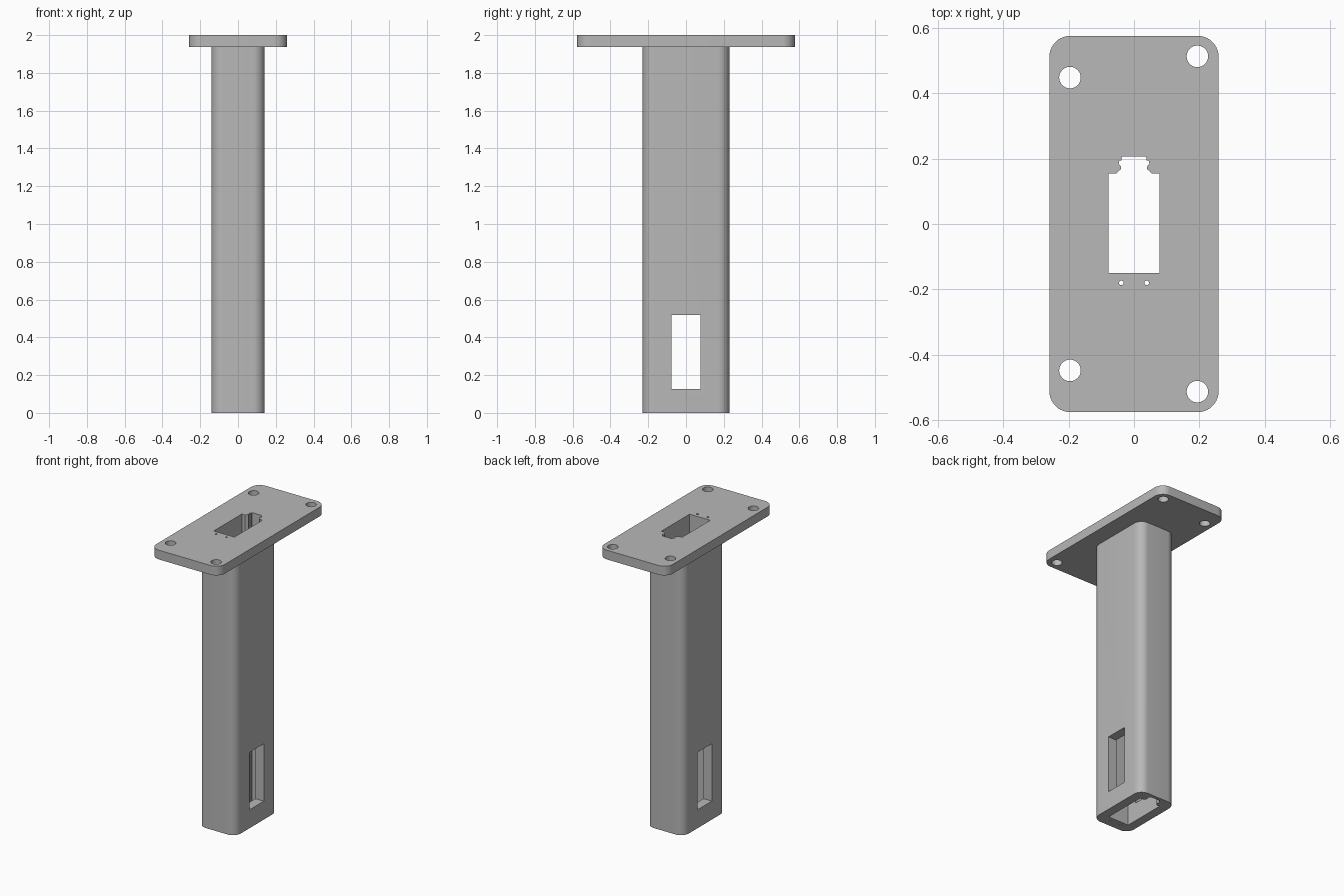
import bpy, bmesh
from math import cos, sin, pi, radians

cube = bpy.data.objects.get("Cube")
if cube:
    bpy.data.objects.remove(cube, do_unlink=True)

grey = bpy.data.materials.new("plain grey")
grey.use_nodes = True
colour = (0.48, 0.48, 0.48, 1)
grey.diffuse_color = colour
grey.node_tree.nodes["Principled BSDF"].inputs["Base Color"].default_value = colour


def prism(name, outline, z0, z1):
    """Extrude a closed xy outline from z0 to z1."""
    bm = bmesh.new()
    base = bm.faces.new([bm.verts.new((x, y, z0)) for x, y in outline])
    top = bmesh.ops.extrude_face_region(bm, geom=[base])["geom"]
    verts = [g for g in top if isinstance(g, bmesh.types.BMVert)]
    bmesh.ops.translate(bm, verts=verts, vec=(0, 0, z1 - z0))
    bmesh.ops.recalc_face_normals(bm, faces=bm.faces)
    mesh = bpy.data.meshes.new(name)
    bm.to_mesh(mesh)
    bm.free()
    mesh.materials.append(grey)
    obj = bpy.data.objects.new(name, mesh)
    bpy.context.collection.objects.link(obj)
    return obj


def arc(cx, cy, r, start, sweep, n):
    return [(cx + r * cos(start + sweep * i / n), cy + r * sin(start + sweep * i / n))
            for i in range(n + 1)]


def circle(cx, cy, r, n):
    return arc(cx, cy, r, 0, 2 * pi, n)[:-1]


def rounded(hx, hy, r, n=10):
    corners = [(1, 1), (-1, 1), (-1, -1), (1, -1)]
    return [p for i, (sx, sy) in enumerate(corners)
            for p in arc(sx * (hx - r), sy * (hy - r), r, i * pi / 2, pi / 2, n)]


def combine(target, tool, operation):
    """Apply a boolean and discard the tool."""
    mod = target.modifiers.new(tool.name, "BOOLEAN")
    mod.operation = operation
    mod.solver = "EXACT"
    mod.object = tool
    bpy.context.view_layer.objects.active = target
    bpy.ops.object.modifier_apply(modifier=mod.name)
    bpy.data.objects.remove(tool, do_unlink=True)


# Mounting plate and hollow post joined into one solid
post = prism("flanged_post", rounded(0.141, 0.23, 0.06), 0, 1.97)
plate = prism("mounting_plate", rounded(0.259, 0.576, 0.065), 1.937, 2)
combine(post, plate, "UNION")

# Bore with a pinched keyway at the back
half = [(0.078, -0.15), (0.078, 0.154), (0.055, 0.154), (0.04, 0.168),
        (0.04, 0.176), (0.047, 0.184), (0.046, 0.193), (0.039, 0.195), (0.037, 0.206)]
bore = half + [(-x, y) for x, y in reversed(half)]
combine(post, prism("bore", bore, -0.1, 2.1), "DIFFERENCE")

# Side window through both walls
window = [(-0.3, -0.078), (0.3, -0.078), (0.3, 0.077), (-0.3, 0.077)]
combine(post, prism("window", window, 0.126, 0.518), "DIFFERENCE")

# Staggered bolt holes and small wire holes
for side in (-1, 1):
    for x, y in ((-0.196, 0.448), (0.194, 0.513)):
        combine(post, prism("bolt_hole", circle(x, y * side, 0.033, 32), 1.8, 2.1), "DIFFERENCE")
    combine(post, prism("wire_hole", circle(0.039 * side, -0.18, 0.007, 14), -0.1, 2.1), "DIFFERENCE")

bpy.ops.object.select_all(action="DESELECT")
post.select_set(True)
bpy.context.view_layer.objects.active = post
bpy.ops.object.shade_smooth_by_angle(angle=radians(30))
